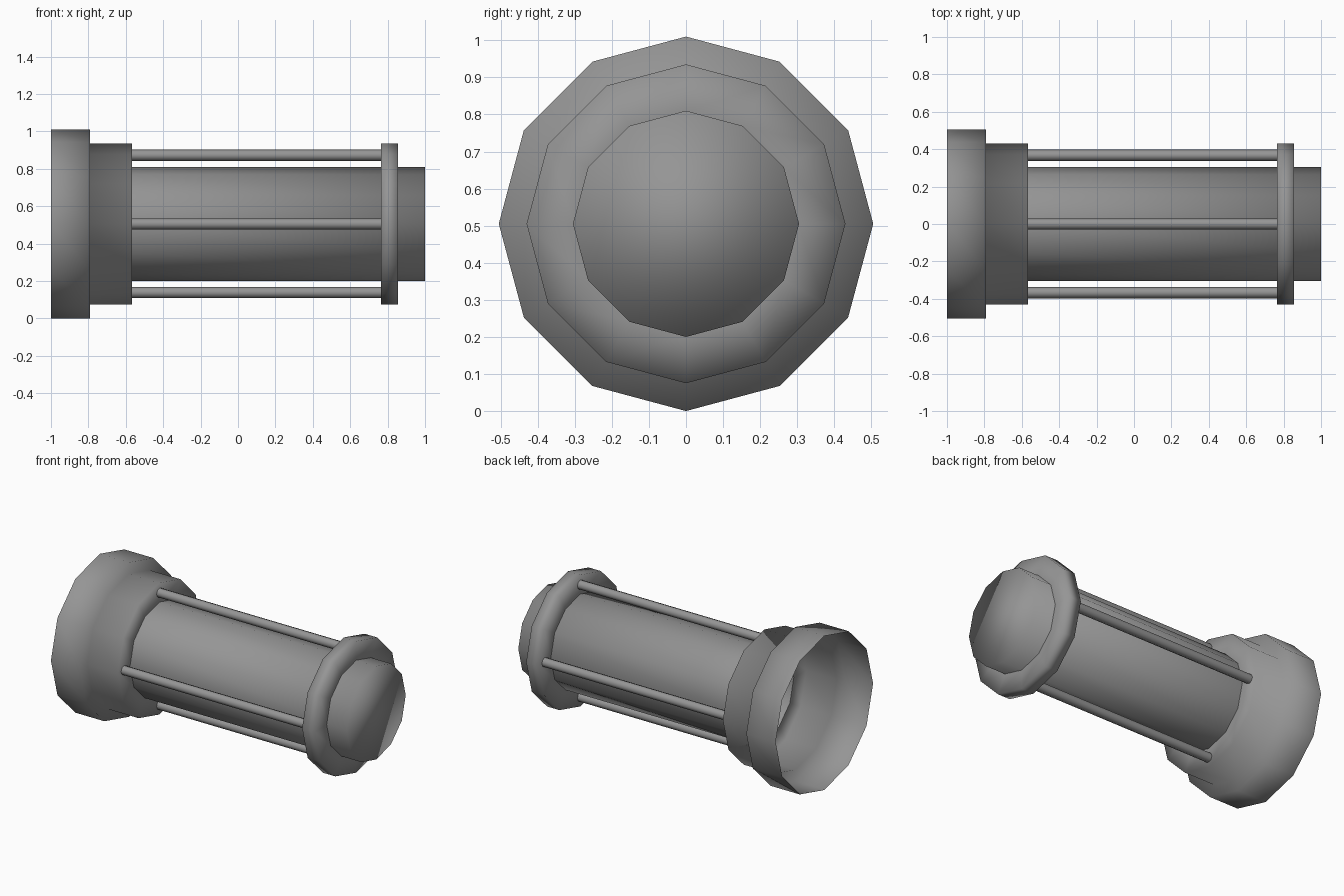
import bpy
import bmesh
from math import cos, sin, pi

if "Cube" in bpy.data.objects:
    bpy.data.objects.remove(bpy.data.objects["Cube"], do_unlink=True)

AXIS_Z = 0.505

grey = bpy.data.materials.new("matte_grey")
grey.use_nodes = True
grey.diffuse_color = (0.3, 0.3, 0.3, 1)
shader = next(n for n in grey.node_tree.nodes if n.type == 'BSDF_PRINCIPLED')
shader.inputs["Base Color"].default_value = grey.diffuse_color
shader.inputs["Roughness"].default_value = 0.8


def lathe(name, profile, sides=12, y=0.0, z=AXIS_Z, cap_end=False):
    """Turn (x, radius) points around an axis parallel to x."""
    bm = bmesh.new()
    rings = []
    for x, r in profile:
        rings.append([bm.verts.new((x, y + r * cos(2 * pi * k / sides),
                                    z + r * sin(2 * pi * k / sides)))
                      for k in range(sides)])
    for a, b in zip(rings, rings[1:]):
        for k in range(sides):
            n = (k + 1) % sides
            bm.faces.new((a[k], a[n], b[n], b[k]))
    if cap_end:
        bm.faces.new(rings[-1])
    for face in bm.faces:
        face.smooth = True
    mesh = bpy.data.meshes.new(name)
    bm.to_mesh(mesh)
    bm.free()
    mesh.materials.append(grey)
    obj = bpy.data.objects.new(name, mesh)
    bpy.context.collection.objects.link(obj)
    return obj


# Open stepped bell, with a thin inner lining
bell = [(-1.0, 0.505), (-0.79, 0.505), (-0.79, 0.43), (-0.568, 0.43), (-0.568, 0.303)]
lathe("stepped_bell", bell)
lathe("bell_lining", [(max(x - 0.003, -1.0), r - 0.003) for x, r in reversed(bell)])

# Main barrel, open inside the bell and closed at the far end
lathe("barrel", [(-0.57, 0.305), (1.0, 0.305)], cap_end=True)

# Flange near the closed end
lathe("flange", [(0.765, 0.303), (0.765, 0.43), (0.855, 0.43), (0.855, 0.303)])

# Four rods around the barrel
for i, side in enumerate(("back", "top", "front", "bottom")):
    a = i * pi / 2
    lathe(side + "_rod", [(-0.57, 0.03), (0.767, 0.03)], sides=8,
          y=0.367 * cos(a), z=AXIS_Z + 0.367 * sin(a))
